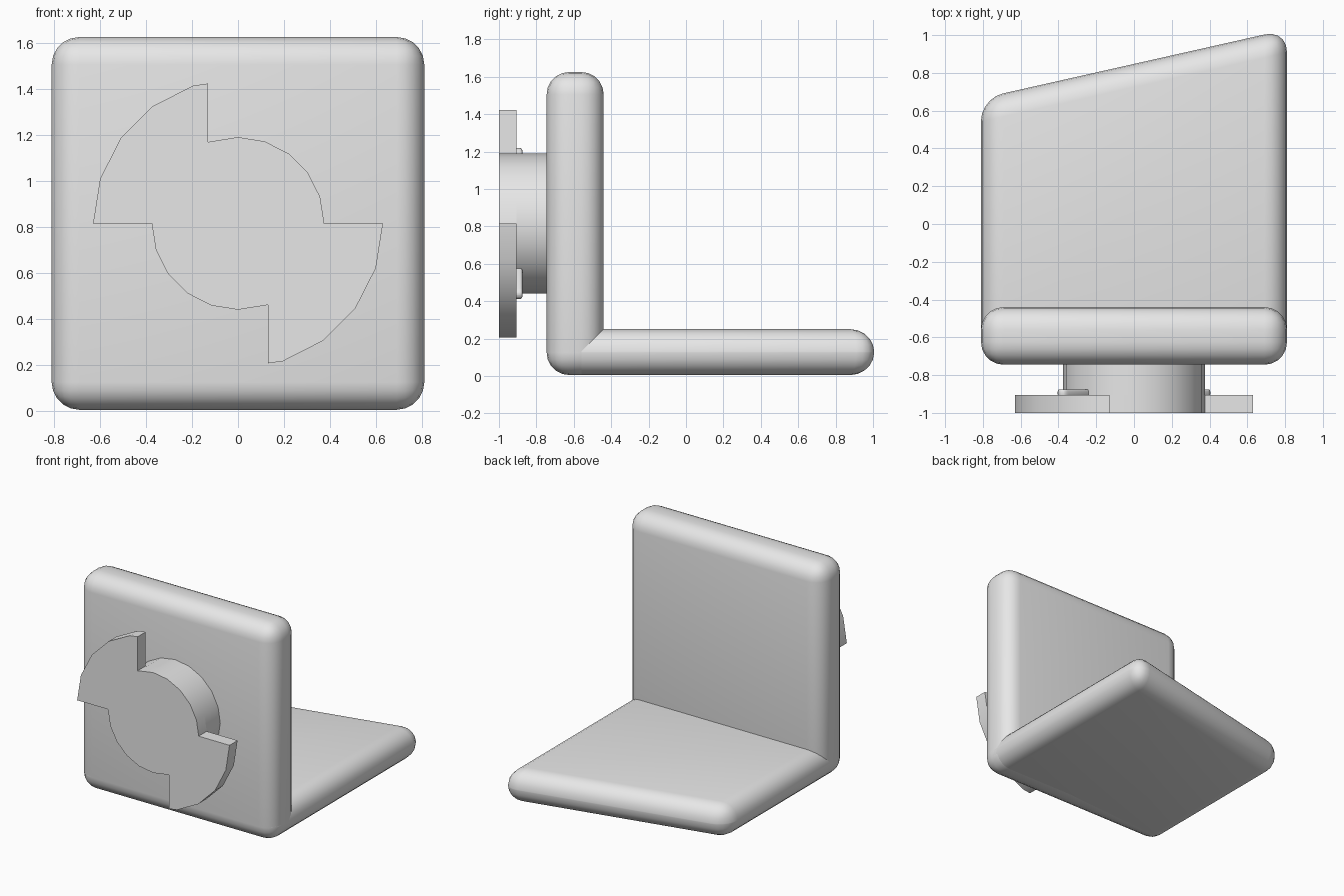
import bpy, bmesh, math
from mathutils import Matrix

if "Cube" in bpy.data.objects:
    bpy.data.objects.remove(bpy.data.objects["Cube"])

grey = bpy.data.materials.new("plain_grey")
grey.diffuse_color = (0.8, 0.8, 0.8, 1)
grey.use_nodes = True
grey.node_tree.nodes["Principled BSDF"].inputs["Base Color"].default_value = grey.diffuse_color
AXIS_Z = 0.815  # height of the mounting boss centre


def prism(name, outline, depth, matrix, bevel=0.0, segments=5):
    """Extrude a 2D outline upward by depth, then place it with a matrix."""
    bm = bmesh.new()
    face = bm.faces.new([bm.verts.new((u, v, 0)) for u, v in outline])
    ext = bmesh.ops.extrude_face_region(bm, geom=[face])
    bmesh.ops.translate(bm, vec=(0, 0, depth),
                        verts=[g for g in ext["geom"] if isinstance(g, bmesh.types.BMVert)])
    bmesh.ops.transform(bm, matrix=matrix, verts=bm.verts)
    if bevel:
        bmesh.ops.bevel(bm, geom=bm.edges[:], offset=bevel, segments=segments,
                        profile=0.5, affect='EDGES', clamp_overlap=False)
    bmesh.ops.recalc_face_normals(bm, faces=bm.faces)
    mesh = bpy.data.meshes.new(name)
    bm.to_mesh(mesh)
    bm.free()
    mesh.materials.append(grey)
    obj = bpy.data.objects.new(name, mesh)
    bpy.context.collection.objects.link(obj)
    bpy.ops.object.select_all(action='DESELECT')
    obj.select_set(True)
    bpy.context.view_layer.objects.active = obj
    bpy.ops.object.shade_smooth_by_angle(angle=math.radians(30))
    return obj


def arc(radius, start, end, step):
    return [(radius * math.cos(math.radians(a)), radius * math.sin(math.radians(a)))
            for a in range(start, end, step)]


def facing_front(y):
    """Outline (u, v) becomes (x, z) about the boss axis, extruded toward -y."""
    return Matrix.Translation((0, y, AXIS_Z)) @ Matrix.Rotation(math.pi / 2, 4, 'X')


# Upright plate and slanted base shelf, both with rounded edges
w = 0.81
prism("upright_plate", [(-w, -0.745), (w, -0.745), (w, -0.44), (-w, -0.44)], 1.62,
      Matrix.Translation((0, 0, 0.005)), 0.12)
prism("base_shelf", [(-w, -0.745), (w, -0.745), (w, 1.03), (-w, 0.665)], 0.245,
      Matrix.Translation((0, 0, 0.005)), 0.12)

# Round boss behind the locking flange
prism("boss", arc(0.375, 0, 360, 18), 0.205, facing_front(-0.70))

# Locking flange: two opposite wings joined by the boss circle
half = (arc(0.63, 180, 107, -18) + [(-0.13, 0.608), (-0.13, 0.354)]
        + arc(0.375, 108, -1, -18))
prism("locking_flange", half + [(-u, -v) for u, v in half], 0.095, facing_front(-0.905))

# Small radial detent ridge behind each wing
tip = [(0.53 + u, v) for u, v in arc(0.03, -90, 91, 30)]
for name, angle in (("upper_detent", 135), ("lower_detent", -45)):
    prism(name, [(0.34, -0.03)] + tip + [(0.34, 0.03)], 0.04,
          facing_front(-0.875) @ Matrix.Rotation(math.radians(angle), 4, 'Z'), 0.012, 3)
